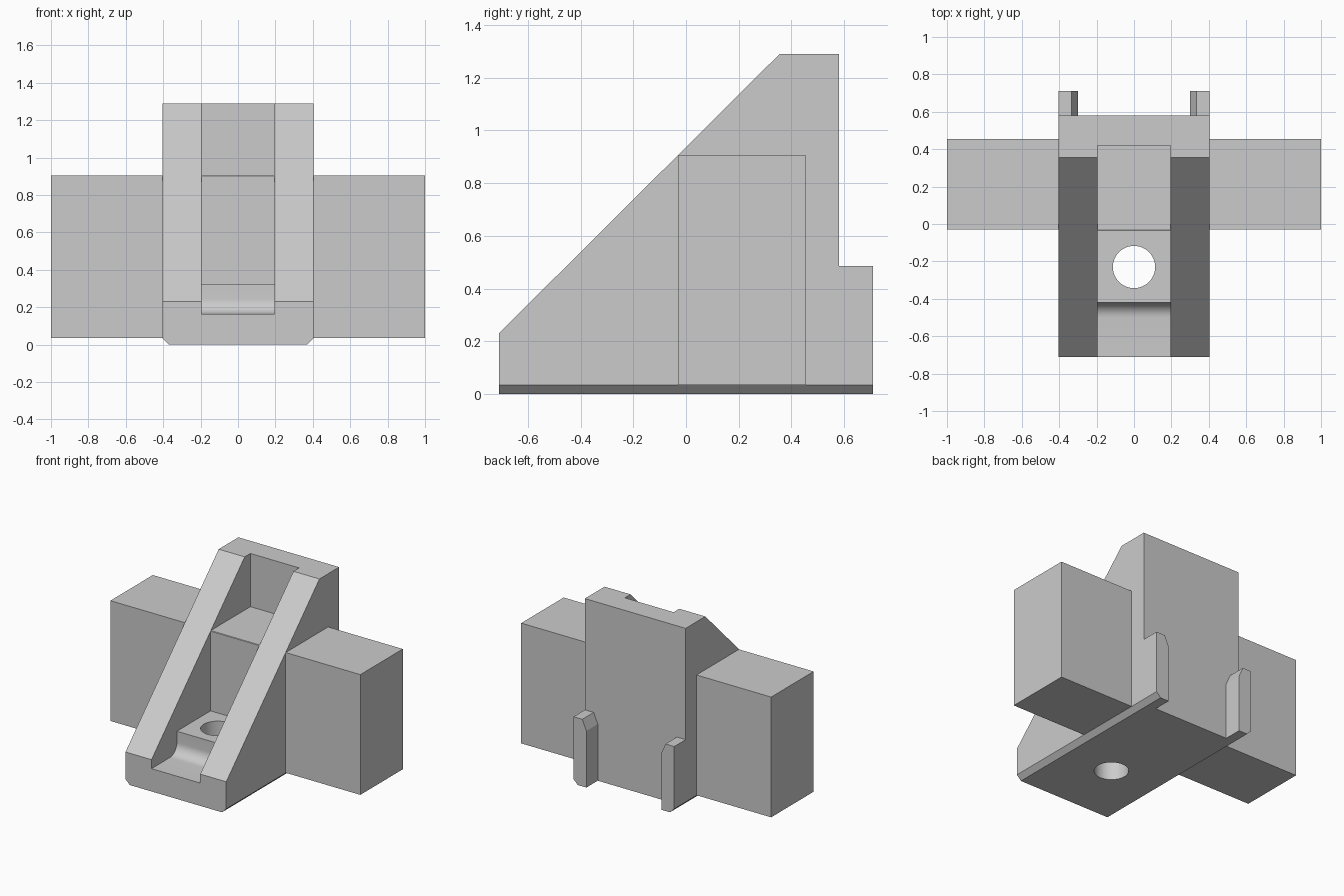
import bpy, bmesh, math
from mathutils import Vector

cube = bpy.data.objects.get("Cube")
if cube:
    bpy.data.objects.remove(cube, do_unlink=True)

grey = bpy.data.materials.new("plain grey")
grey.use_nodes = True
colour = (0.6, 0.6, 0.6, 1)
grey.diffuse_color = colour
grey.node_tree.nodes["Principled BSDF"].inputs["Base Color"].default_value = colour


def prism(name, profile, axis, start, end, chamfer=0):
    """Extrude a 2D profile along x (profile is y,z) or y (profile is x,z)."""
    place = (lambda a, b: (start, a, b)) if axis == "x" else (lambda a, b: (a, start, b))
    step = Vector((end - start, 0, 0)) if axis == "x" else Vector((0, end - start, 0))
    bm = bmesh.new()
    face = bm.faces.new([bm.verts.new(place(a, b)) for a, b in profile])
    extruded = bmesh.ops.extrude_face_region(bm, geom=[face], use_keep_orig=True)["geom"]
    moved = [v for v in extruded if isinstance(v, bmesh.types.BMVert)]
    bmesh.ops.translate(bm, verts=moved, vec=step)
    if chamfer:
        # Long bottom edges on both sides
        edges = [e for e in bm.edges if all(v.co.z < 0.001 for v in e.verts)
                 and abs(e.verts[0].co.x - e.verts[1].co.x) < 0.001]
        bmesh.ops.bevel(bm, geom=edges, offset=chamfer, segments=1, affect="EDGES")
    bmesh.ops.recalc_face_normals(bm, faces=bm.faces)
    mesh = bpy.data.meshes.new(name)
    bm.to_mesh(mesh)
    bm.free()
    mesh.materials.append(grey)
    obj = bpy.data.objects.new(name, mesh)
    bpy.context.collection.objects.link(obj)
    return obj


def cut(target, cutter):
    cutter.hide_render = True
    mod = target.modifiers.new("cut", "BOOLEAN")
    mod.operation = "DIFFERENCE"
    mod.solver = "EXACT"
    mod.object = cutter
    bpy.ops.object.select_all(action="DESELECT")
    target.select_set(True)
    bpy.context.view_layer.objects.active = target
    bpy.ops.object.modifier_apply(modifier=mod.name)
    bpy.data.objects.remove(cutter, do_unlink=True)


# Wedge-shaped body with a chamfered base
body = prism("wedge_body", [(-0.71, 0), (0.58, 0), (0.58, 1.29), (0.355, 1.29), (-0.71, 0.23)],
             "x", -0.403, 0.403, chamfer=0.034)

# Stepped pocket with a rounded inner corner
radius = 0.08
fillet = [(-0.42 - radius + radius * math.sin(t), 0.165 + radius - radius * math.cos(t))
          for t in (math.pi / 2 * i / 10 for i in range(11))]
pocket = prism("pocket_cutter", [(-0.9, 0.165)] + fillet + [
    (-0.42, 0.325), (-0.035, 0.325), (-0.035, 0.905), (0.42, 0.905), (0.42, 1.5), (-0.9, 1.5)],
    "x", -0.195, 0.195)
cut(body, pocket)

# Screw hole through the step
bpy.ops.mesh.primitive_cylinder_add(vertices=48, radius=0.113, depth=1, location=(0, -0.23, 0.2))
hole = bpy.context.object
hole.data.materials.append(grey)
cut(body, hole)
bpy.ops.object.shade_smooth_by_angle(angle=math.radians(30))

for side, s in (("left", 1), ("right", -1)):
    # Side block
    prism(side + "_block", [(-0.03, 0.035), (0.455, 0.035), (0.455, 0.905), (-0.03, 0.905)],
          "x", s * 0.403, s * 1.0)
    # Rear prong, chamfered at the inner top and outer bottom
    prism(side + "_rear_prong", [(s * x, z) for x, z in (
        (0.3, 0), (0.369, 0), (0.403, 0.034), (0.403, 0.485), (0.333, 0.485), (0.3, 0.41))],
        "y", 0.58, 0.71)
